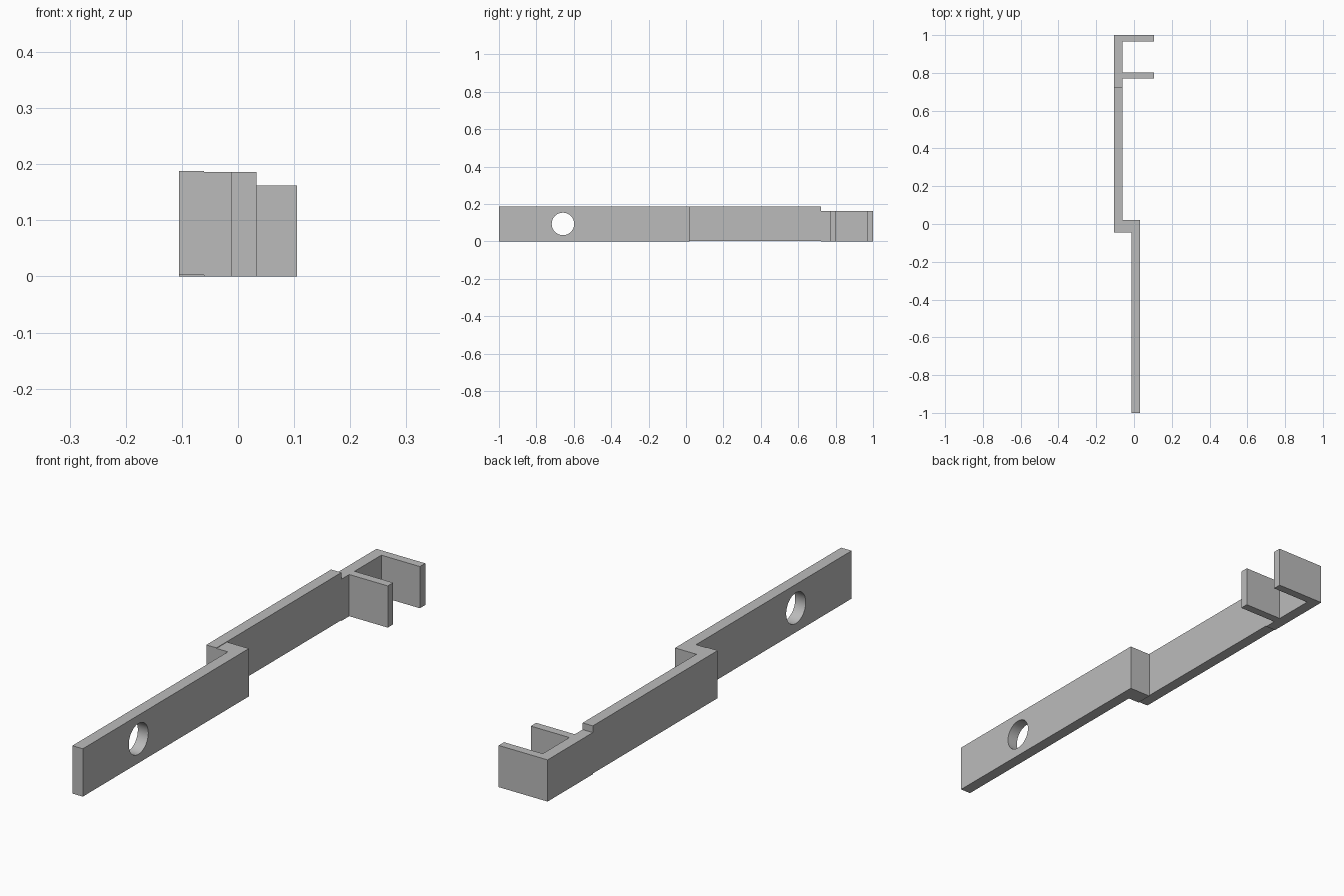
import bpy
import bmesh
import math

cube = bpy.data.objects.get("Cube")
if cube:
    bpy.data.objects.remove(cube, do_unlink=True)

grey = bpy.data.materials.new("plain grey")
grey.use_nodes = True
grey.diffuse_color = (0.5, 0.5, 0.5, 1)
grey.node_tree.nodes["Principled BSDF"].inputs["Base Color"].default_value = (0.5, 0.5, 0.5, 1)


def extrude_plan(name, outline, bottom, top):
    """Extrude a counter-clockwise plan outline between two heights."""
    bm = bmesh.new()
    face = bm.faces.new([bm.verts.new((x, y, bottom)) for x, y in outline])
    grown = bmesh.ops.extrude_face_region(bm, geom=[face])["geom"]
    bmesh.ops.translate(bm, vec=(0, 0, top - bottom),
                        verts=[v for v in grown if isinstance(v, bmesh.types.BMVert)])
    bmesh.ops.recalc_face_normals(bm, faces=bm.faces)
    mesh = bpy.data.meshes.new(name)
    bm.to_mesh(mesh)
    bm.free()
    mesh.materials.append(grey)
    obj = bpy.data.objects.new(name, mesh)
    bpy.context.collection.objects.link(obj)
    return obj


# Plan positions shared by the parts
LEFT, INNER, TIP = -0.105, -0.061, 0.105
FRONT_A, FRONT_B = -0.012, 0.033
JOG_A, JOG_B, STEP = -0.045, 0.02, 0.722

# Front arm with the sideways jog at its rear end
front_arm = extrude_plan("front_arm", [
    (FRONT_A, -1), (FRONT_B, -1), (FRONT_B, JOG_B),
    (INNER, JOG_B), (INNER, JOG_A), (FRONT_A, JOG_A)], 0, 0.186)

# Rear arm, very slightly raised
extrude_plan("rear_arm", [
    (LEFT, JOG_A), (INNER, JOG_A), (INNER, STEP), (LEFT, STEP)], 0.003, 0.188)

# Lower bracket with two prongs
extrude_plan("pronged_bracket", [
    (LEFT, STEP), (INNER, STEP), (INNER, 0.77), (TIP, 0.77), (TIP, 0.803),
    (INNER, 0.803), (INNER, 0.967), (TIP, 0.967), (TIP, 1), (LEFT, 1)], 0, 0.162)

# Round hole through the front arm
bpy.ops.mesh.primitive_cylinder_add(
    vertices=48, radius=0.06, depth=0.3,
    location=(0.01, -0.658, 0.094), rotation=(0, math.pi / 2, 0))
cutter = bpy.context.object
cutter.name = "hole_cutter"
cutter.data.materials.append(grey)
cutter.hide_render = True
cut = front_arm.modifiers.new("hole", 'BOOLEAN')
cut.operation = 'DIFFERENCE'
cut.solver = 'EXACT'
cut.object = cutter
bpy.ops.object.select_all(action='DESELECT')
front_arm.select_set(True)
bpy.context.view_layer.objects.active = front_arm
bpy.ops.object.modifier_apply(modifier=cut.name)
bpy.data.objects.remove(cutter, do_unlink=True)
bpy.ops.object.shade_smooth_by_angle(angle=math.radians(30))
